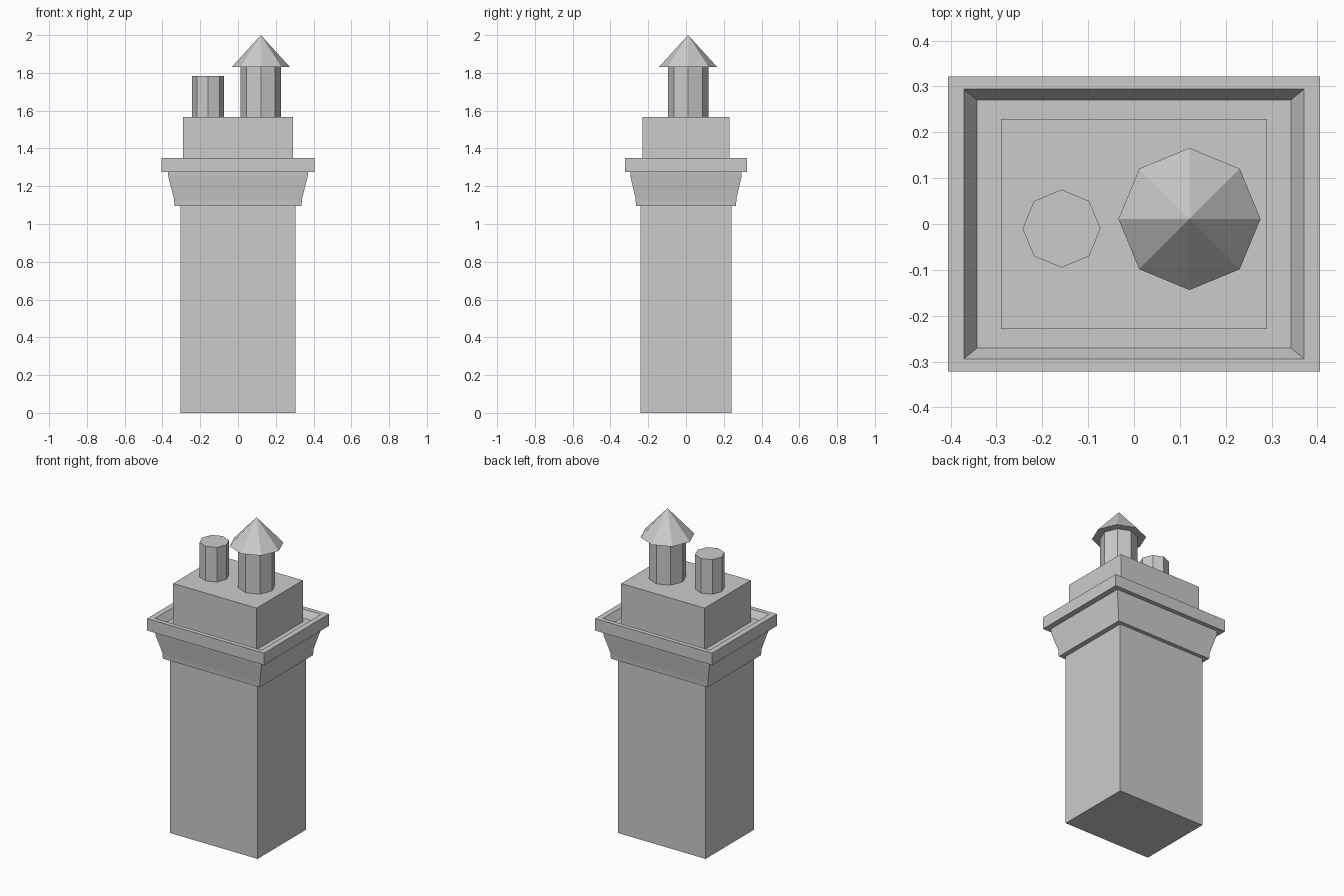
import bpy, bmesh
from math import radians

if "Cube" in bpy.data.objects:
    bpy.data.objects.remove(bpy.data.objects["Cube"])


def finish(name, bm):
    bmesh.ops.recalc_face_normals(bm, faces=bm.faces)
    mesh = bpy.data.meshes.new(name)
    bm.to_mesh(mesh)
    bm.free()
    obj = bpy.data.objects.new(name, mesh)
    bpy.context.collection.objects.link(obj)
    return obj


def rect_stack(name, levels):
    """Loft rectangles given as (half_x, half_y, z) and cap both ends."""
    bm = bmesh.new()
    rings = [[bm.verts.new((sx * hx, sy * hy, z))
              for sx, sy in ((-1, -1), (1, -1), (1, 1), (-1, 1))]
             for hx, hy, z in levels]
    for a, b in zip(rings, rings[1:]):
        for i in range(4):
            j = (i + 1) % 4
            bm.faces.new((a[i], a[j], b[j], b[i]))
    bm.faces.new(rings[0][::-1])
    bm.faces.new(rings[-1])
    return finish(name, bm)


def octagon(name, x, y, z0, z1, r0, r1):
    """Eight-sided pipe or cone with corners on the axes."""
    bm = bmesh.new()
    bmesh.ops.create_cone(bm, cap_ends=True, segments=8,
                          radius1=r0, radius2=r1, depth=z1 - z0)
    obj = finish(name, bm)
    obj.location = (x, y, (z0 + z1) / 2)
    return obj


# Masonry shaft
rect_stack("stack_shaft", [(0.305, 0.241, 0), (0.305, 0.241, 1.097)])

# Flared moulding, softly shaded along the flare
cornice = rect_stack("cornice", [(0.336, 0.265, 1.095), (0.339, 0.267, 1.135),
                                 (0.368, 0.293, 1.245), (0.371, 0.295, 1.276)])
bpy.context.view_layer.objects.active = cornice
cornice.select_set(True)
bpy.ops.object.shade_smooth_by_angle(angle=radians(30))

# Slab with a sunken tray on top
rect_stack("tray_slab", [(0.406, 0.322, 1.275), (0.406, 0.322, 1.35),
                         (0.371, 0.294, 1.35), (0.343, 0.271, 1.305)])

# Upper block
rect_stack("upper_block", [(0.29, 0.229, 1.30), (0.29, 0.229, 1.566)])

# Flue pots and conical cowl
octagon("small_flue", -0.158, -0.01, 1.56, 1.783, 0.085, 0.085)
octagon("large_flue", 0.121, 0.011, 1.56, 1.835, 0.107, 0.107)
octagon("cowl", 0.121, 0.011, 1.83, 2.0, 0.155, 0.0)
